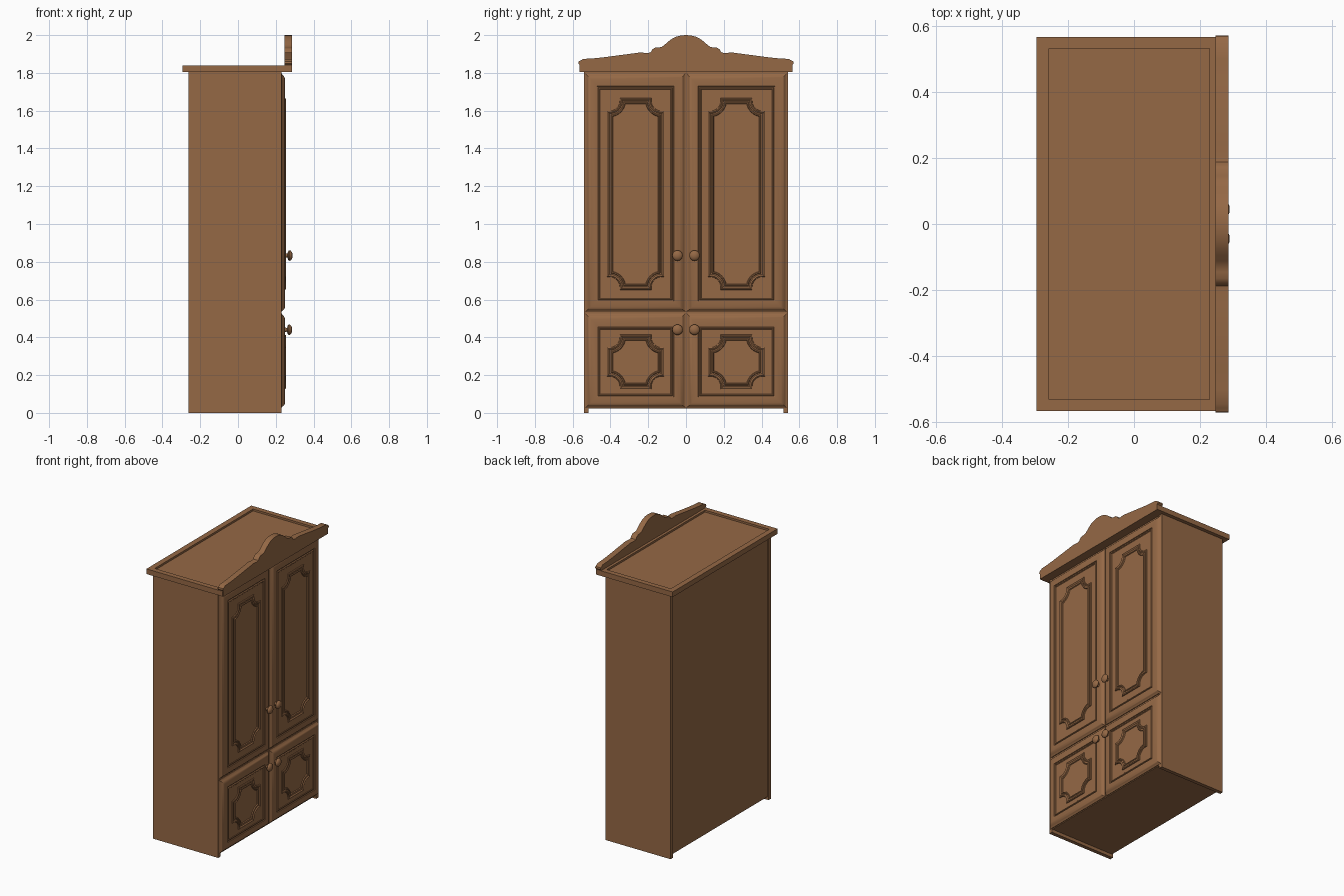
import bpy, bmesh, math

if "Cube" in bpy.data.objects:
    bpy.data.objects.remove(bpy.data.objects["Cube"])

wood = bpy.data.materials.new("brown_wood")
wood.diffuse_color = (0.30, 0.14, 0.06, 1)
wood.use_nodes = True
wood.node_tree.nodes["Principled BSDF"].inputs["Base Color"].default_value = wood.diffuse_color


def loft(name, rings, loop=False, smooth=False):
    """Skin equal-length rings of points; cap both ends, or join last to first."""
    bm = bmesh.new()
    vs = [[bm.verts.new(p) for p in r] for r in rings]
    n = len(vs[0])
    pairs = list(zip(vs, vs[1:])) + ([(vs[-1], vs[0])] if loop else [])
    for a, b in pairs:
        for i in range(n):
            j = (i + 1) % n
            bm.faces.new((a[i], a[j], b[j], b[i]))
    if not loop:
        bm.faces.new(vs[0][::-1])
        bm.faces.new(vs[-1])
    bmesh.ops.remove_doubles(bm, verts=bm.verts, dist=1e-5)
    bmesh.ops.recalc_face_normals(bm, faces=bm.faces)
    me = bpy.data.meshes.new(name)
    bm.to_mesh(me)
    bm.free()
    me.materials.append(wood)
    ob = bpy.data.objects.new(name, me)
    bpy.context.collection.objects.link(ob)
    if smooth:
        bpy.ops.object.select_all(action='DESELECT')
        ob.select_set(True)
        bpy.context.view_layer.objects.active = ob
        bpy.ops.object.shade_smooth_by_angle(angle=math.radians(35))
    return ob


def rect_xy(x0, x1, y0, y1, z):
    return [(x0, y0, z), (x1, y0, z), (x1, y1, z), (x0, y1, z)]


def rect_yz(y0, y1, z0, z1, x):
    return [(x, y0, z0), (x, y1, z0), (x, y1, z1), (x, y0, z1)]


def box(name, x0, x1, y0, y1, z0, z1):
    return loft(name, [rect_xy(x0, x1, y0, y1, z) for z in (z0, z1)])


def notched(cy, cz, w, h, d, x, s=0.068, st=0.014, steps=8):
    """Rectangle with stepped, scooped corners, inset by d."""
    r = s - st + d
    a0 = math.asin(max(0, d - st) / r)
    corner = [(w - st - r * math.cos(a0), h - d)]
    for i in range(steps + 1):
        a = a0 + (math.pi / 2 - 2 * a0) * i / steps
        corner.append((w - st - r * math.cos(a), h - st - r * math.sin(a)))
    corner.append((w - d, h - st - r * math.cos(a0)))
    pts = []
    for sy, sz in ((1, 1), (1, -1), (-1, -1), (-1, 1)):
        c = corner if sy * sz > 0 else corner[::-1]
        pts += [(x, cy + sy * p, cz + sz * q) for p, q in c]
    return pts


# Carcass with side panels that stand slightly below the floor panel
box("carcass", -0.255, 0.226, -0.52, 0.52, 0.022, 1.81)
for side, s in (("left", -1), ("right", 1)):
    y0, y1 = sorted((s * 0.515, s * 0.54))
    box(side + "_side_panel", -0.262, 0.229, y0, y1, 0, 1.81)

# Overhanging top with a recessed upper surface
outer = (-0.295, 0.28, -0.565, 0.565)
inner = (-0.257, 0.228, -0.53, 0.53)
loft("top_board", [rect_xy(*outer, 1.805), rect_xy(*outer, 1.84),
                   rect_xy(*inner, 1.84), rect_xy(*inner, 1.827)])

# Scrolled crest along the front
half = [(0.563, 1.805), (0.563, 1.842), (0.57, 1.85), (0.568, 1.861),
        (0.556, 1.866), (0.545, 1.874), (0.50, 1.876), (0.44, 1.882),
        (0.243, 1.908), (0.205, 1.905), (0.188, 1.908), (0.178, 1.924),
        (0.165, 1.933), (0.145, 1.934), (0.127, 1.938), (0.112, 1.95),
        (0.095, 1.965), (0.075, 1.98), (0.053, 1.991), (0.027, 1.998)]
outline = half + [(0, 2.0)] + [(-y, z) for y, z in half[::-1]]
loft("crest", [[(x, y, z) for y, z in outline] for x in (0.246, 0.286)], smooth=True)

# Doors: rounded edge, flat frame, rectangular groove, then a raised bead
door_profile = [(0, 0.224), (0, 0.231), (0.006, 0.234), (0.012, 0.241), (0.02, 0.247),
                (0.03, 0.25), (0.061, 0.25), (0.063, 0.245), (0.068, 0.244),
                (0.071, 0.250), (0.075, 0.250), (0.078, 0.247)]
bead_profile = [(0, 0.245), (0.002, 0.252), (0.007, 0.255), (0.012, 0.252),
                (0.015, 0.249), (0.021, 0.249), (0.024, 0.253), (0.029, 0.253),
                (0.033, 0.245)]
knob_profile = [(0.012, 0.245), (0.010, 0.262), (0.019, 0.264), (0.026, 0.268),
                (0.028, 0.273), (0.026, 0.279), (0.020, 0.284), (0.011, 0.288),
                (0.003, 0.289)]
for row, z0, z1, kz, dx in (("upper", 0.535, 1.797, 0.833, 0.0),
                            ("lower", 0.027, 0.527, 0.44, -0.002)):
    for side, s in (("left", -1), ("right", 1)):
        y0, y1 = sorted((s * 0.003, s * 0.533))
        name = side + "_" + row
        loft(name + "_door", [rect_yz(y0 + d, y1 - d, z0 + d * 0.92, z1 - d * 1.08, x)
                              for d, x in door_profile], smooth=True)
        cz = (z0 + z1) / 2 - 0.007
        h = (z1 - z0) / 2 - 0.107 + (0.002 if row == "lower" else -0.016)
        loft(name + "_panel_bead", [notched(s * 0.267, cz, 0.152, h, d, x)
                                    for d, x in bead_profile], loop=True, smooth=True)
        loft(name + "_knob", [[(x + dx, s * 0.045 + r * math.cos(a), kz + r * math.sin(a))
                               for a in (k * math.tau / 20 for k in range(20))]
                              for r, x in knob_profile], smooth=True)
